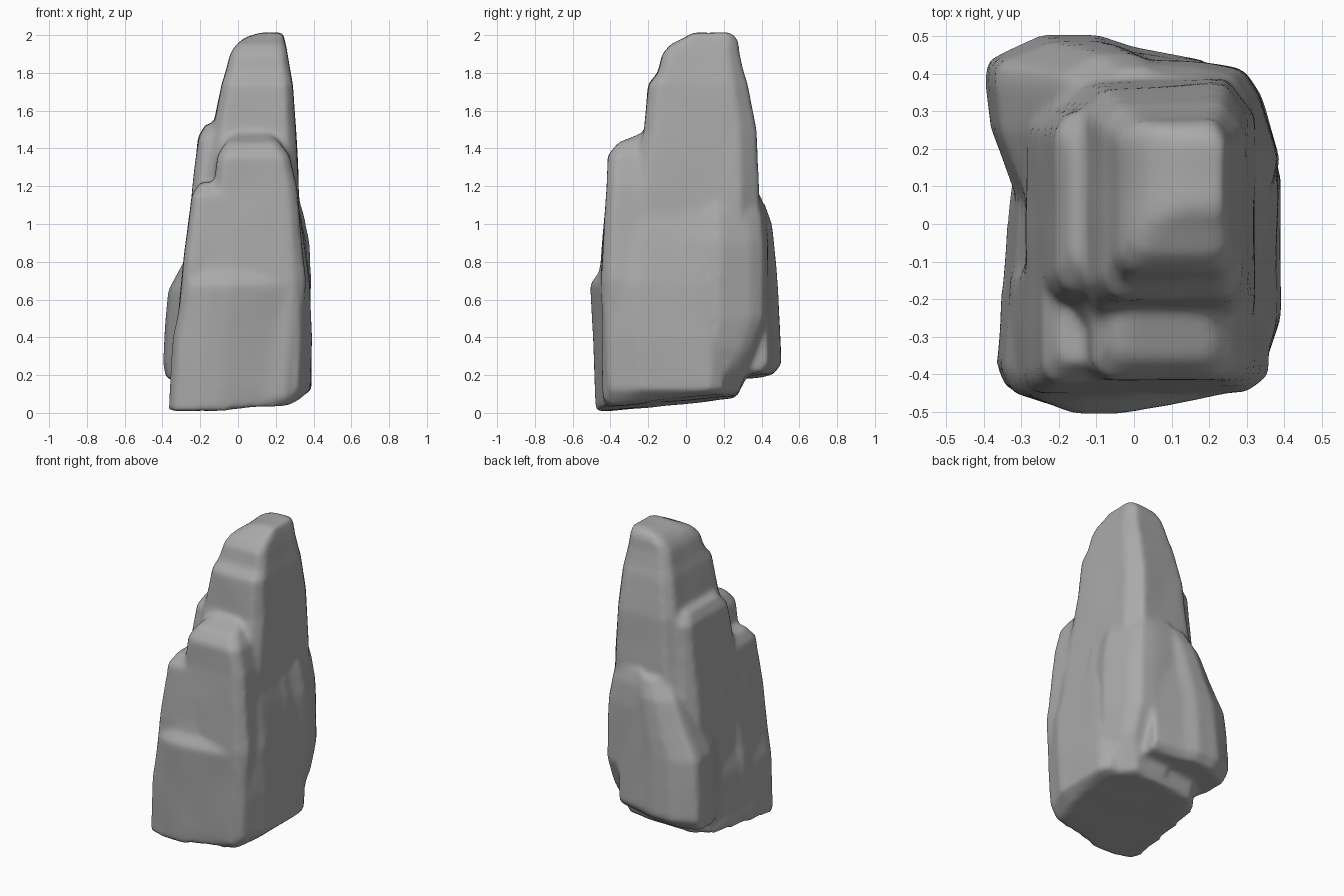
import bpy, bmesh
from mathutils import Vector, noise

cube = bpy.data.objects.get("Cube")
if cube:
    bpy.data.objects.remove(cube, do_unlink=True)

stone = bpy.data.materials.new("grey stone")
stone.use_nodes = True
GREY = (0.4, 0.4, 0.4, 1)
stone.diffuse_color = GREY
stone.node_tree.nodes["Principled BSDF"].inputs["Base Color"].default_value = GREY

bm = bmesh.new()

# Footprints, counter-clockwise, fitted into the limits of each section
BLOCK = ((1, -.8), (1, .7), (.7, 1), (-.75, .95), (-1, .75), (-1, -.8), (-.8, -1), (.8, -1))
PLINTH = ((-.85, 1), (-1, -.7), (-.92, -.88), (-.6, -1), (-.25, -1),
          (.83, -.8), (1, -.3), (1, .8), (.9, 1))
BACK_LEFT = ((1, -1), (1, .7), (.3, .85), (0, 1), (-.46, 1), (-.97, .7),
             (-1, .47), (-.95, -.1), (-.68, -1))
BACK_RIGHT = ((-1, -1), (.9, -1), (.87, -.65), (1, -.2), (.74, .55), (.5, .87),
              (0, .95), (-1, 1))


def slab(footprint, *sections):
    """Loft a footprint through sections: height, x limits, y limits.
    The lowest ring follows the sloping underside."""
    rings = []
    for z, left, right, front, back in sections:
        ring = []
        for u, v in footprint:
            x = (left + right) / 2 + u * (right - left) / 2
            y = (front + back) / 2 + v * (back - front) / 2
            rise = 0 if rings else .05 * (x + .36) + .1 * (y + .46)
            ring.append(bm.verts.new((x, y, z + rise)))
        rings.append(ring)
    count = len(footprint)
    for low, high in zip(rings, rings[1:]):
        for i in range(count):
            j = (i + 1) % count
            bm.faces.new((low[i], low[j], high[j], high[i]))
    bm.faces.new(rings[0][::-1])
    bm.faces.new(rings[-1])


# Tall central spire
slab(BLOCK, (0, -.29, .3, -.35, .28), (.25, -.3, .34, -.35, .33), (.7, -.28, .34, -.33, .4),
     (1.2, -.17, .32, -.29, .39), (1.5, -.135, .305, -.22, .37), (1.74, -.085, .29, -.2, .33),
     (1.8, -.065, .28, -.15, .31), (1.9, -.04, .265, -.125, .285),
     (1.95, -.01, .255, -.08, .28), (1.99, .04, .245, 0, .265), (2.015, .12, .24, .04, .23))
# Left shoulder
slab(BLOCK, (.02, -.3, .1, -.3, .25), (.8, -.285, .1, -.28, .33), (1.2, -.24, .1, -.21, .32),
     (1.46, -.21, .1, -.185, .31), (1.53, -.17, .1, -.12, .26))
# Front shoulder, leaning into the spire
slab(BLOCK, (.04, -.3, .31, -.44, .1), (.7, -.24, .36, -.45, 0), (1, -.17, .33, -.435, 0),
     (1.2, -.13, .31, -.42, 0), (1.36, -.11, .27, -.415, 0), (1.43, -.07, .22, -.36, 0),
     (1.48, -.02, .17, -.24, 0))
# Front left buttress
slab(BLOCK, (.02, -.34, 0, -.44, -.1), (.4, -.33, 0, -.46, -.1), (.8, -.285, 0, -.45, -.08),
     (1.15, -.245, 0, -.425, -.06), (1.22, -.2, 0, -.37, -.08))
# Broad plinth under the front and right side
slab(PLINTH, (0, -.37, .31, -.475, .2), (.12, -.365, .385, -.48, .2),
     (.4, -.345, .392, -.492, .2), (.68, -.29, .38, -.508, .18), (.75, -.275, .372, -.46, .15),
     (.95, -.25, .345, -.43, .1), (1.05, -.2, .325, -.38, .05))
# Back right buttress, undercut at its outer corner
slab(BACK_RIGHT, (.05, 0, .32, 0, .3), (.32, 0, .38, 0, .37), (.5, 0, .393, 0, .44),
     (.9, 0, .378, 0, .44), (1.05, .02, .35, 0, .425), (1.14, .05, .32, 0, .4))
# Back left buttress
slab(BACK_LEFT, (.1, -.385, .2, .05, .46), (.26, -.4, .2, .05, .505), (.65, -.37, .2, .05, .49),
     (.78, -.3, .2, .05, .48), (1, -.2, .2, .05, .455), (1.12, -.12, .2, .05, .41))

mesh = bpy.data.meshes.new("rock_spire")
bm.to_mesh(mesh)
bm.free()
mesh.materials.append(stone)
rock = bpy.data.objects.new("rock_spire", mesh)
bpy.context.collection.objects.link(rock)
bpy.context.view_layer.objects.active = rock
rock.select_set(True)

# Fuse the slabs and wear their edges
fuse = rock.modifiers.new("fuse", "REMESH")
fuse.mode = "VOXEL"
fuse.voxel_size = 0.016
fuse.use_smooth_shade = True
wear = rock.modifiers.new("wear", "SMOOTH")
wear.factor = 0.5
wear.iterations = 10
for name in ("fuse", "wear"):
    bpy.ops.object.modifier_apply(modifier=name)

# Gentle unevenness across the stone
for v in rock.data.vertices:
    push = noise.noise(Vector((v.co.x, v.co.y, v.co.z * 0.6)) * 5)
    v.co += v.normal * push * 0.006
bpy.ops.object.shade_smooth()
